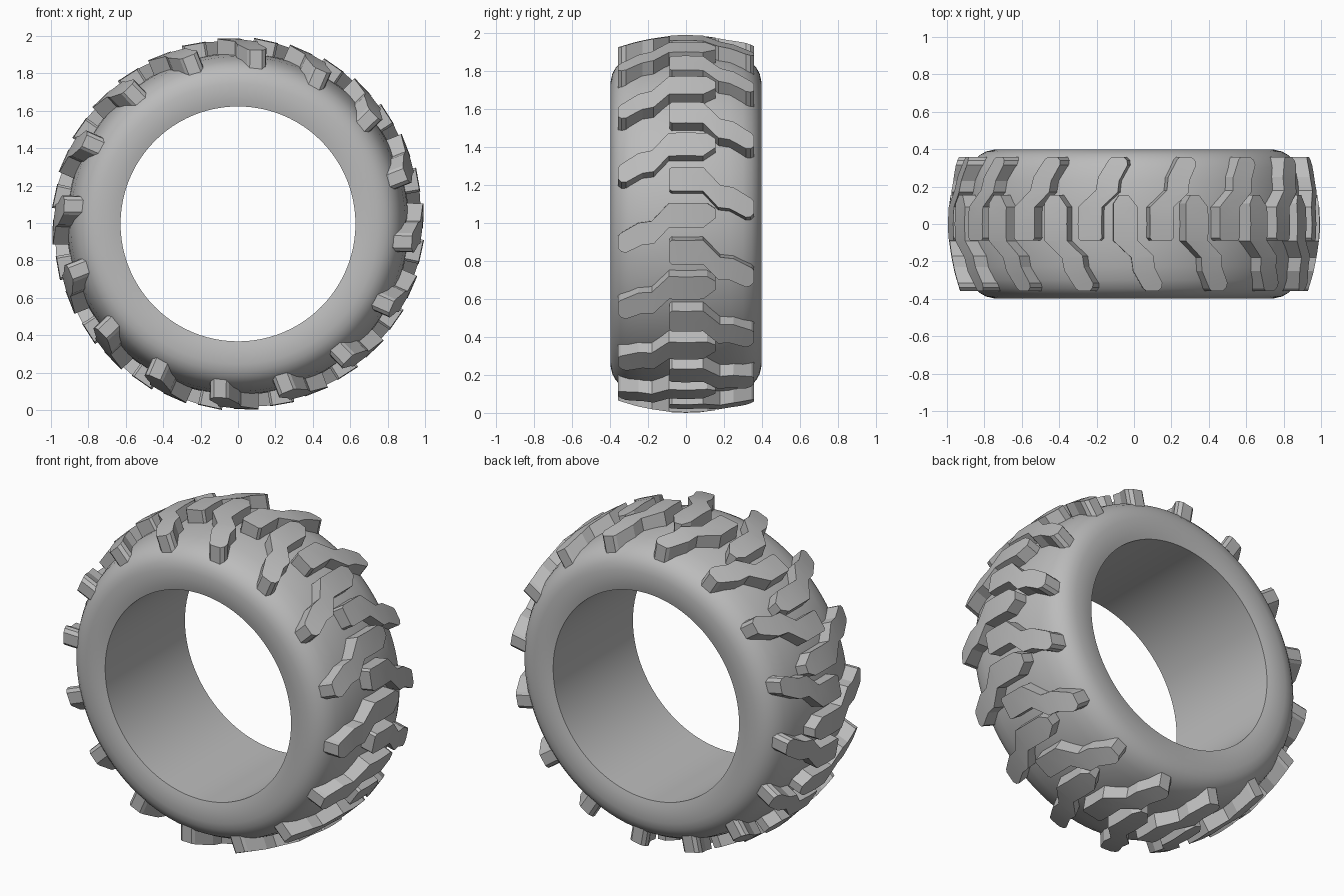
import bpy, bmesh
from math import pi, radians
from mathutils import Matrix, Vector

cube = bpy.data.objects.get("Cube")
if cube:
    bpy.data.objects.remove(cube, do_unlink=True)

CENTRE = Vector((0, 0, 0.995))
LUGS = 16
PITCH = 2 * pi / LUGS

rubber = bpy.data.materials.new("grey rubber")
rubber.use_nodes = True
grey = (0.5, 0.5, 0.5, 1)
rubber.diffuse_color = grey
rubber.node_tree.nodes["Principled BSDF"].inputs["Base Color"].default_value = grey


def add_object(name, bm, angle):
    """Turn a bmesh into a smooth-by-angle object around the tyre axis."""
    bmesh.ops.recalc_face_normals(bm, faces=bm.faces)
    mesh = bpy.data.meshes.new(name)
    bm.to_mesh(mesh)
    bm.free()
    mesh.materials.append(rubber)
    obj = bpy.data.objects.new(name, mesh)
    obj.location = CENTRE
    bpy.context.collection.objects.link(obj)
    bpy.ops.object.select_all(action='DESELECT')
    obj.select_set(True)
    bpy.context.view_layer.objects.active = obj
    bpy.ops.object.shade_smooth_by_angle(angle=radians(angle))
    return obj


# Tyre carcass: half profile (radius, y), mirrored and spun around y
half = [(0.628, 0.385), (0.66, 0.393), (0.70, 0.397), (0.75, 0.397),
        (0.79, 0.388), (0.82, 0.372), (0.85, 0.345), (0.875, 0.30),
        (0.895, 0.23), (0.91, 0.12)]
profile = half + [(0.915, 0)] + [(r, -y) for r, y in reversed(half)]
bm = bmesh.new()
verts = [bm.verts.new((0, y, r)) for r, y in profile]
edges = [bm.edges.new((a, b)) for a, b in zip(verts, verts[1:] + verts[:1])]
bmesh.ops.spin(bm, geom=verts + edges, cent=(0, 0, 0), axis=(0, 1, 0),
               angle=2 * pi, steps=96, use_merge=True)
bmesh.ops.remove_doubles(bm, verts=bm.verts, dist=0.0001)
add_object("tyre_body", bm, 40)

# Lug outline: (distance around the tread, distance outward from the middle)
outer_part = [(0, 0.09), (0.085, 0.17), (0.09, 0.23), (0.132, 0.315),
              (0.128, 0.34), (0.11, 0.357), (0.045, 0.357), (0.03, 0.345),
              (-0.025, 0.25), (-0.035, 0.18), (-0.13, 0.09)]
long_tip = [(-0.13, -0.11), (-0.10, -0.155), (-0.05, -0.155), (0, -0.09)]
square_tip = [(-0.13, -0.075), (-0.118, -0.088), (-0.012, -0.088), (0, -0.075)]


def crown(y):
    return 0.99 - 0.06 * (y / 0.36) ** 2


def lug_row(name, outline, side, start):
    """Build one lug with a crowned top and repeat it around the tyre."""
    lug = bmesh.new()
    lug.faces.new([lug.verts.new((t, v * side, 0.8)) for t, v in outline])
    for i in range(-1, 4):
        bmesh.ops.bisect_plane(lug, geom=lug.verts[:] + lug.edges[:] + lug.faces[:],
                               plane_co=(0, side * i * 0.09, 0), plane_no=(0, 1, 0))
    top = bmesh.ops.extrude_face_region(lug, geom=lug.faces[:], use_keep_orig=True)["geom"]
    for v in top:
        if isinstance(v, bmesh.types.BMVert):
            v.co.z = crown(v.co.y)
    source = lug.verts[:] + lug.edges[:] + lug.faces[:]
    bmesh.ops.rotate(lug, verts=lug.verts, matrix=Matrix.Rotation(start, 3, 'Y'))
    for i in range(1, LUGS):
        copy = bmesh.ops.duplicate(lug, geom=source)["geom"]
        bmesh.ops.rotate(lug, verts=[g for g in copy if isinstance(g, bmesh.types.BMVert)],
                         matrix=Matrix.Rotation(i * PITCH, 3, 'Y'))
    return add_object(name, lug, 20)


# Two staggered rows of tread lugs
lug_row("front_tread_lugs", long_tip + outer_part, -1, radians(1.2))
lug_row("back_tread_lugs", square_tip + outer_part, 1, radians(1.2) + PITCH / 2)
